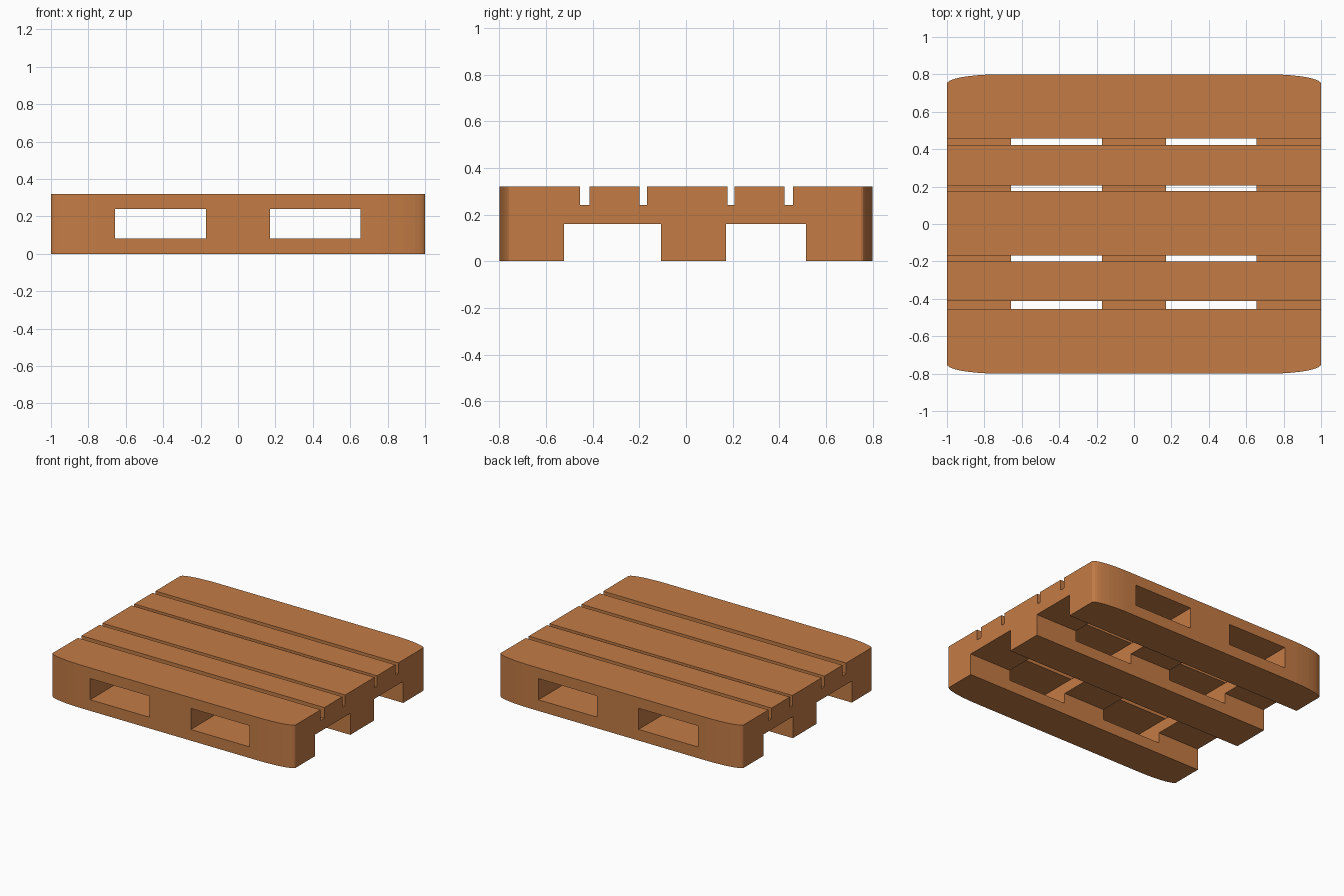
import bpy, bmesh, math

if "Cube" in bpy.data.objects:
    bpy.data.objects.remove(bpy.data.objects["Cube"])

wood = bpy.data.materials.new("wood")
wood.diffuse_color = (0.55, 0.2, 0.06, 1)
wood.use_nodes = True
wood.node_tree.nodes["Principled BSDF"].inputs["Base Color"].default_value = wood.diffuse_color


def prism(name, outline, z0, z1):
    """Extrude a counter-clockwise outline from z0 to z1."""
    bm = bmesh.new()
    face = bm.faces.new([bm.verts.new((x, y, z0)) for x, y in outline])
    ext = bmesh.ops.extrude_face_region(bm, geom=[face], use_keep_orig=True)
    for v in ext["geom"]:
        if isinstance(v, bmesh.types.BMVert):
            v.co.z = z1
    bmesh.ops.recalc_face_normals(bm, faces=bm.faces)
    mesh = bpy.data.meshes.new(name)
    bm.to_mesh(mesh)
    bm.free()
    ob = bpy.data.objects.new(name, mesh)
    bpy.context.collection.objects.link(ob)
    return ob


def cut(target, x0, x1, y0, y1, z0, z1):
    """Cut a box-shaped slot out of the target."""
    cutter = prism("cutter", [(x0, y0), (x1, y0), (x1, y1), (x0, y1)], z0, z1)
    cutter.hide_render = True
    mod = target.modifiers.new("slot", "BOOLEAN")
    mod.operation = "DIFFERENCE"
    mod.solver = "EXACT"
    mod.object = cutter
    bpy.context.view_layer.objects.active = target
    bpy.ops.object.modifier_apply(modifier=mod.name)
    bpy.data.objects.remove(cutter)


# Footprint with long, shallow elliptical corners
RX, RY, SEG = 0.28, 0.05, 10
footprint = []
for q, (sx, sy) in enumerate([(1, 1), (-1, 1), (-1, -1), (1, -1)]):
    for i in range(SEG + 1):
        a = math.pi / 2 * (q + i / SEG)
        footprint.append((sx * (1 - RX) + RX * math.cos(a),
                          sy * (0.8 - RY) + RY * math.sin(a)))

deck = prism("slatted_deck", footprint, 0.16, 0.32)
base = prism("runner_base", footprint, 0, 0.16)

# Gaps between the five top slats
for y0, y1 in [(-0.455, -0.413), (-0.2, -0.168), (0.177, 0.207), (0.422, 0.458)]:
    cut(deck, -1.2, 1.2, y0, y1, 0.24, 0.5)

# Channels between the three bottom runners
for y0, y1 in [(-0.522, -0.107), (0.172, 0.515)]:
    cut(base, -1.2, 1.2, y0, y1, -0.2, 0.4)

# Fork openings running front to back through both halves
for x0, x1 in [(-0.657, -0.17), (0.172, 0.655)]:
    for half in (deck, base):
        cut(half, x0, x1, -1, 1, 0.083, 0.2405)

for half in (deck, base):
    half.data.materials.clear()
    half.data.materials.append(wood)
